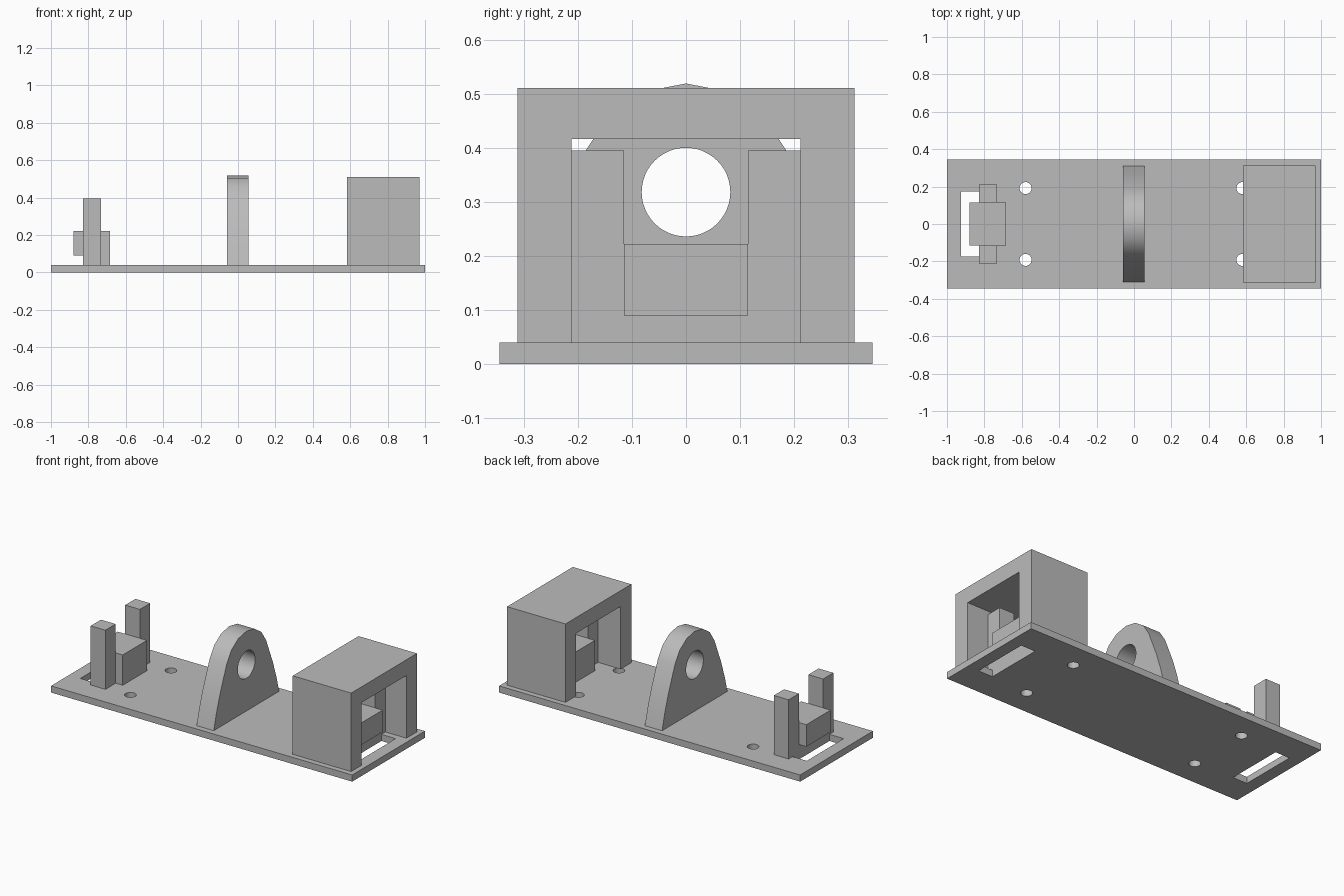
import bpy
import bmesh
from math import radians

cube = bpy.data.objects.get("Cube")
if cube:
    bpy.data.objects.remove(cube, do_unlink=True)

grey = bpy.data.materials.new("plain grey")
grey.use_nodes = True
COLOUR = (0.5, 0.5, 0.5, 1)
grey.diffuse_color = COLOUR
grey.node_tree.nodes["Principled BSDF"].inputs["Base Color"].default_value = COLOUR


def prism(name, points, axis, lo, hi):
    """Extrude a 2D outline along x (outline in y, z) or y (outline in x, z)."""
    bm = bmesh.new()
    place = (lambda a, b: (lo, a, b)) if axis == "x" else (lambda a, b: (a, lo, b))
    face = bm.faces.new([bm.verts.new(place(a, b)) for a, b in points])
    grown = bmesh.ops.extrude_face_region(bm, geom=[face])
    shift = (hi - lo, 0, 0) if axis == "x" else (0, hi - lo, 0)
    moved = [v for v in grown["geom"] if isinstance(v, bmesh.types.BMVert)]
    bmesh.ops.translate(bm, verts=moved, vec=shift)
    bmesh.ops.recalc_face_normals(bm, faces=bm.faces)
    mesh = bpy.data.meshes.new(name)
    bm.to_mesh(mesh)
    bm.free()
    obj = bpy.data.objects.new(name, mesh)
    mesh.materials.append(grey)
    bpy.context.collection.objects.link(obj)
    return obj


def box(name, x0, x1, y0, y1, z0, z1):
    return prism(name, [(y0, z0), (y1, z0), (y1, z1), (y0, z1)], "x", x0, x1)


def cylinder(name, radius, location, rotation=(0, 0, 0)):
    bpy.ops.mesh.primitive_cylinder_add(vertices=48, radius=radius, depth=0.4,
                                        location=location, rotation=rotation)
    obj = bpy.context.object
    obj.name = name
    obj.data.materials.append(grey)
    return obj


def select_only(obj):
    bpy.ops.object.select_all(action="DESELECT")
    obj.select_set(True)
    bpy.context.view_layer.objects.active = obj


def cut(obj, cutter):
    mod = obj.modifiers.new("cut", "BOOLEAN")
    mod.operation = "DIFFERENCE"
    mod.solver = "EXACT"
    mod.object = cutter
    select_only(obj)
    bpy.ops.object.modifier_apply(modifier=mod.name)
    bpy.data.objects.remove(cutter, do_unlink=True)


def smooth(obj):
    select_only(obj)
    bpy.ops.object.shade_smooth_by_angle(angle=radians(30))


TOP = 0.04

# Base plate with a slot at each end and four screw holes
base = box("base_plate", -1, 1, -0.345, 0.345, 0, TOP)
for side in (-1, 1):
    x0, x1 = sorted((side * 0.925, side * 0.83))
    cut(base, box("slot_cutter", x0, x1, -0.175, 0.175, -0.1, 0.1))
    for y in (-0.192, 0.192):
        cut(base, cylinder("screw_cutter", 0.032, (side * 0.58, y, 0)))
smooth(base)

# Central arch with a round bore
half = [(0.31, TOP), (0.285, 0.135), (0.25, 0.24), (0.187, 0.393),
        (0.142, 0.46), (0.077, 0.504)]
outline = half + [(0, 0.519)] + [(-y, z) for y, z in reversed(half)]
arch = prism("bearing_arch", outline, "x", -0.058, 0.056)
cut(arch, cylinder("bore_cutter", 0.082, (0, 0, 0.318), (0, radians(90), 0)))
smooth(arch)

# Cover: an open tunnel over the left end
tunnel = [(-0.312, TOP), (-0.312, 0.511), (0.312, 0.511), (0.312, TOP),
          (0.212, TOP), (0.212, 0.416), (-0.212, 0.416), (-0.212, TOP)]
prism("tunnel_cover", tunnel, "x", 0.582, 0.97)

# Posts and a stepped block at each end
for side, label in ((-1, "right"), (1, "left")):
    x0, x1 = sorted((side * 0.83, side * 0.732))
    for end, word in ((-1, "front"), (1, "back")):
        y0, y1 = sorted((end * 0.115, end * 0.212))
        box(f"{label}_{word}_post", x0, x1, y0, y1, TOP, 0.395)
    step = [(0.685, TOP), (0.685, 0.222), (0.88, 0.222), (0.88, 0.09),
            (0.83, 0.09), (0.83, TOP)]
    prism(f"{label}_stepped_block", [(side * x, z) for x, z in step], "y", -0.115, 0.115)
